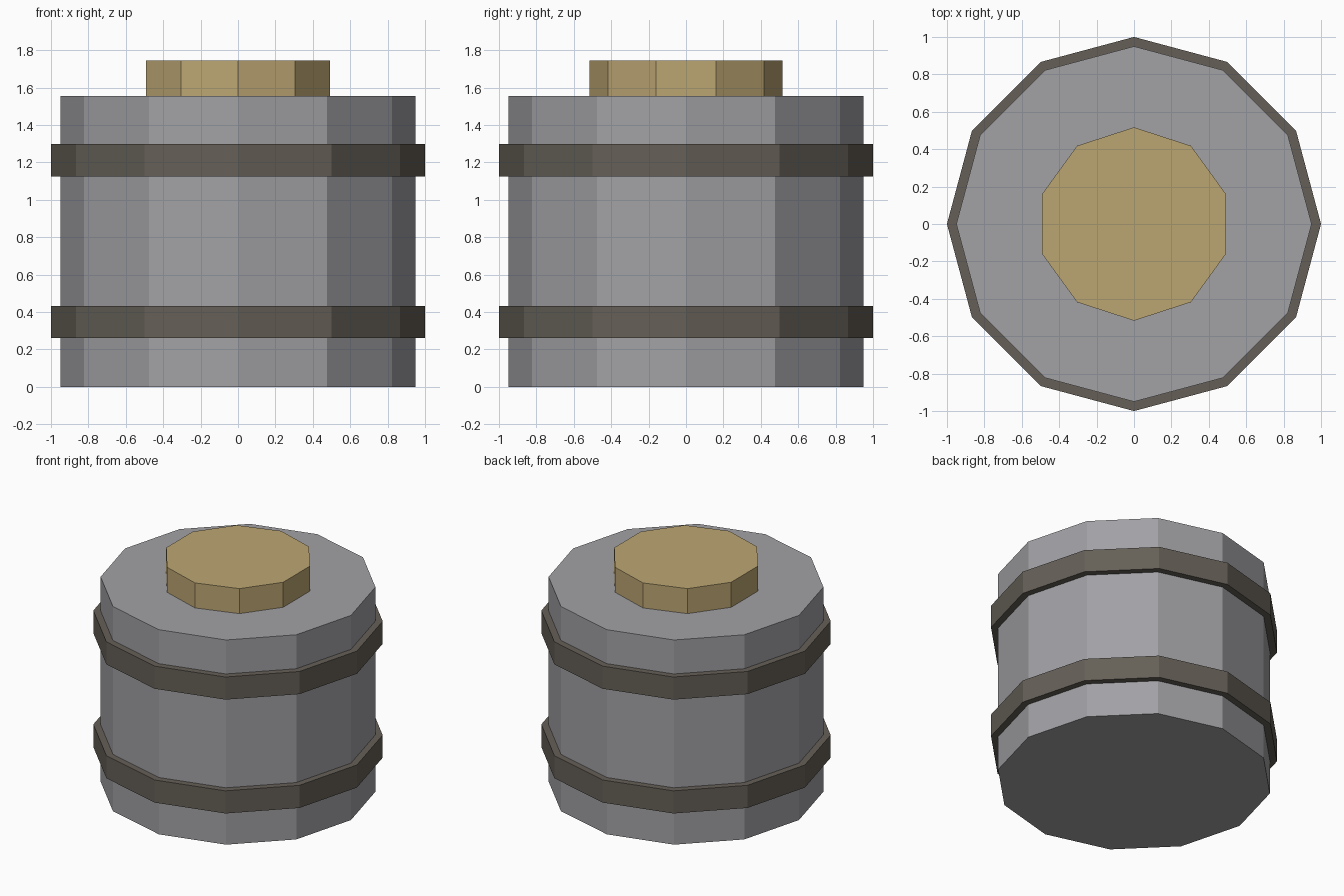
import bpy

if "Cube" in bpy.data.objects:
    bpy.data.objects.remove(bpy.data.objects["Cube"])


def material(name, rgb):
    m = bpy.data.materials.new(name)
    m.diffuse_color = (*rgb, 1)
    m.use_nodes = True
    m.node_tree.nodes["Principled BSDF"].inputs["Base Color"].default_value = m.diffuse_color
    return m


def drum(name, sides, radius, z0, z1, mat):
    bpy.ops.mesh.primitive_cylinder_add(
        vertices=sides, radius=radius, depth=z1 - z0, location=(0, 0, (z0 + z1) / 2))
    ob = bpy.context.object
    ob.name = name
    ob.data.materials.append(mat)
    return ob


steel = material("steel", (0.36, 0.36, 0.38))
iron = material("dark_iron", (0.13, 0.115, 0.095))
brass = material("brass", (0.50, 0.38, 0.17))

# Main canister
drum("body", 12, 0.95, 0.0, 1.555, steel)

# Two raised hoops
for name, z in (("lower_band", 0.26), ("upper_band", 1.125)):
    drum(name, 12, 1.0, z, z + 0.172, iron)

# Lid plug on top
drum("cap", 10, 0.517, 1.555, 1.745, brass)
